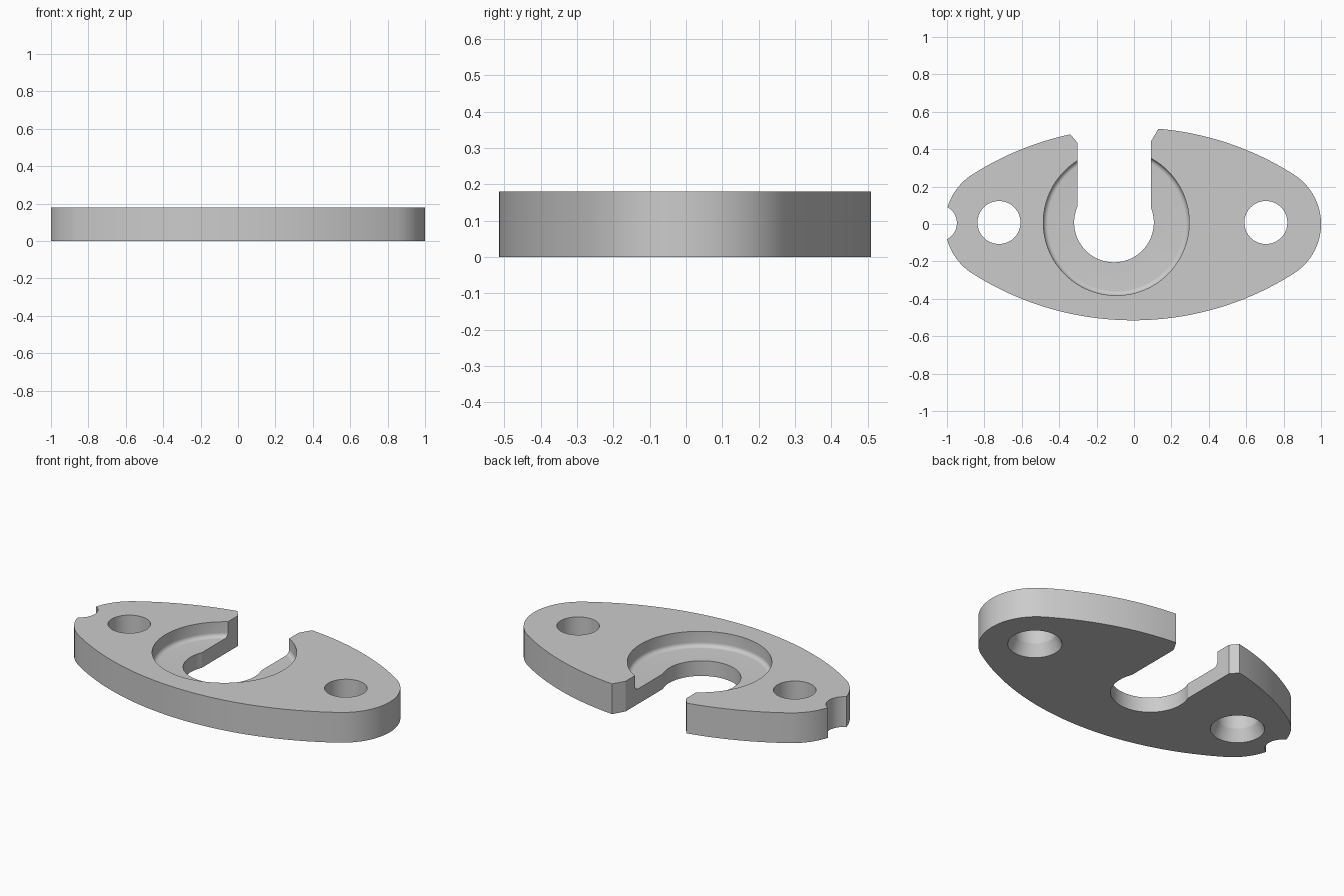
import bpy
import bmesh
from math import sin, cos, pi, atan2, sqrt

cube = bpy.data.objects.get("Cube")
if cube:
    bpy.data.objects.remove(cube, do_unlink=True)

THICK = 0.18

grey = bpy.data.materials.new("plain_grey")
grey.use_nodes = True
grey.diffuse_color = (0.6, 0.6, 0.6, 1)
grey.node_tree.nodes["Principled BSDF"].inputs["Base Color"].default_value = (0.6, 0.6, 0.6, 1)


def make_object(name, bm):
    bmesh.ops.recalc_face_normals(bm, faces=bm.faces)
    mesh = bpy.data.meshes.new(name)
    bm.to_mesh(mesh)
    bm.free()
    mesh.materials.append(grey)
    obj = bpy.data.objects.new(name, mesh)
    bpy.context.collection.objects.link(obj)
    return obj


def prism(name, points, z0, z1):
    """Extrude a flat outline between two heights."""
    bm = bmesh.new()
    face = bm.faces.new([bm.verts.new((x, y, z0)) for x, y in points])
    top = bmesh.ops.extrude_face_region(bm, geom=[face])["geom"]
    verts = [v for v in top if isinstance(v, bmesh.types.BMVert)]
    bmesh.ops.translate(bm, verts=verts, vec=(0, 0, z1 - z0))
    return make_object(name, bm)


def lathe(name, cx, cy, profile, steps=96):
    """Closed round solid from (radius, height) pairs, listed bottom to top."""
    bm = bmesh.new()
    rings = [[bm.verts.new((cx + r * cos(2 * pi * i / steps),
                            cy + r * sin(2 * pi * i / steps), z))
              for i in range(steps)] for r, z in profile]
    for a, b in zip(rings, rings[1:]):
        for i in range(steps):
            j = (i + 1) % steps
            bm.faces.new((a[i], a[j], b[j], b[i]))
    bm.faces.new(rings[0])
    bm.faces.new(rings[-1])
    return make_object(name, bm)


def arc(cx, cy, r, a0, a1, n):
    return [(cx + r * cos(a0 + (a1 - a0) * i / n),
             cy + r * sin(a0 + (a1 - a0) * i / n)) for i in range(n)]


# Plate outline: two broad arcs joined tangentially by two tighter end arcs
half_len, half_wid, big_r = 1.005, 0.515, 1.6
k = big_r - half_wid
gap = big_r - half_len
c = (k * k - gap * gap) / (2 * gap)
end_r = half_len - c
t = atan2(k, c)
shift = half_len - 1
outline = (arc(c - shift, 0, end_r, -t, t, 40)
           + arc(-shift, -k, big_r, t, pi - t, 48)
           + arc(-c - shift, 0, end_r, pi - t, pi + t, 40)
           + arc(-shift, k, big_r, pi + t, 2 * pi - t, 48))
plate = prism("flange_plate", outline, 0, THICK)

# Counterbore with a rounded inner corner
floor, bore_r, fillet = 0.09, 0.39, 0.025
corner = [(bore_r - fillet + fillet * sin(a), floor + fillet - fillet * cos(a))
          for a in [i * pi / 16 for i in range(9)]]
cutters = [lathe("counterbore_cutter", -0.095, 0.008, corner + [(bore_r, 0.3)], 128)]

# Central hole and the open slot with a flared mouth
cutters.append(lathe("centre_hole_cutter", -0.107, 0.008, [(0.213, -0.1), (0.213, 0.3)]))
slot = [(-0.303, 0), (0.09, 0), (0.09, 0.44), (0.195, 0.62), (-0.43, 0.585), (-0.303, 0.435)]
cutters.append(prism("slot_cutter", slot, -0.1, 0.3))

# Screw holes, flared towards the underside
for side, x in (("left", 0.705), ("right", -0.722)):
    cutters.append(lathe(side + "_screw_cutter", x, 0.008,
                         [(0.19, -0.1), (0.147, -0.001), (0.115, 0.07), (0.115, 0.3)], 64))

# Locating notch in one end
cutters.append(lathe("notch_cutter", -1.044, 0.005, [(0.097, -0.1), (0.097, 0.3)], 64))

for cutter in cutters:
    mod = plate.modifiers.new(cutter.name, "BOOLEAN")
    mod.operation = "DIFFERENCE"
    mod.solver = "EXACT"
    mod.object = cutter

# Bake the cuts and discard the cutters
bpy.context.view_layer.update()
baked = bpy.data.meshes.new_from_object(
    plate.evaluated_get(bpy.context.evaluated_depsgraph_get()))
plate.modifiers.clear()
plate.data = baked
for cutter in cutters:
    bpy.data.objects.remove(cutter, do_unlink=True)

# Smooth curved walls, keep the rims sharp
bpy.ops.object.select_all(action="DESELECT")
plate.select_set(True)
bpy.context.view_layer.objects.active = plate
bpy.ops.object.shade_smooth_by_angle(angle=pi / 7.5)
